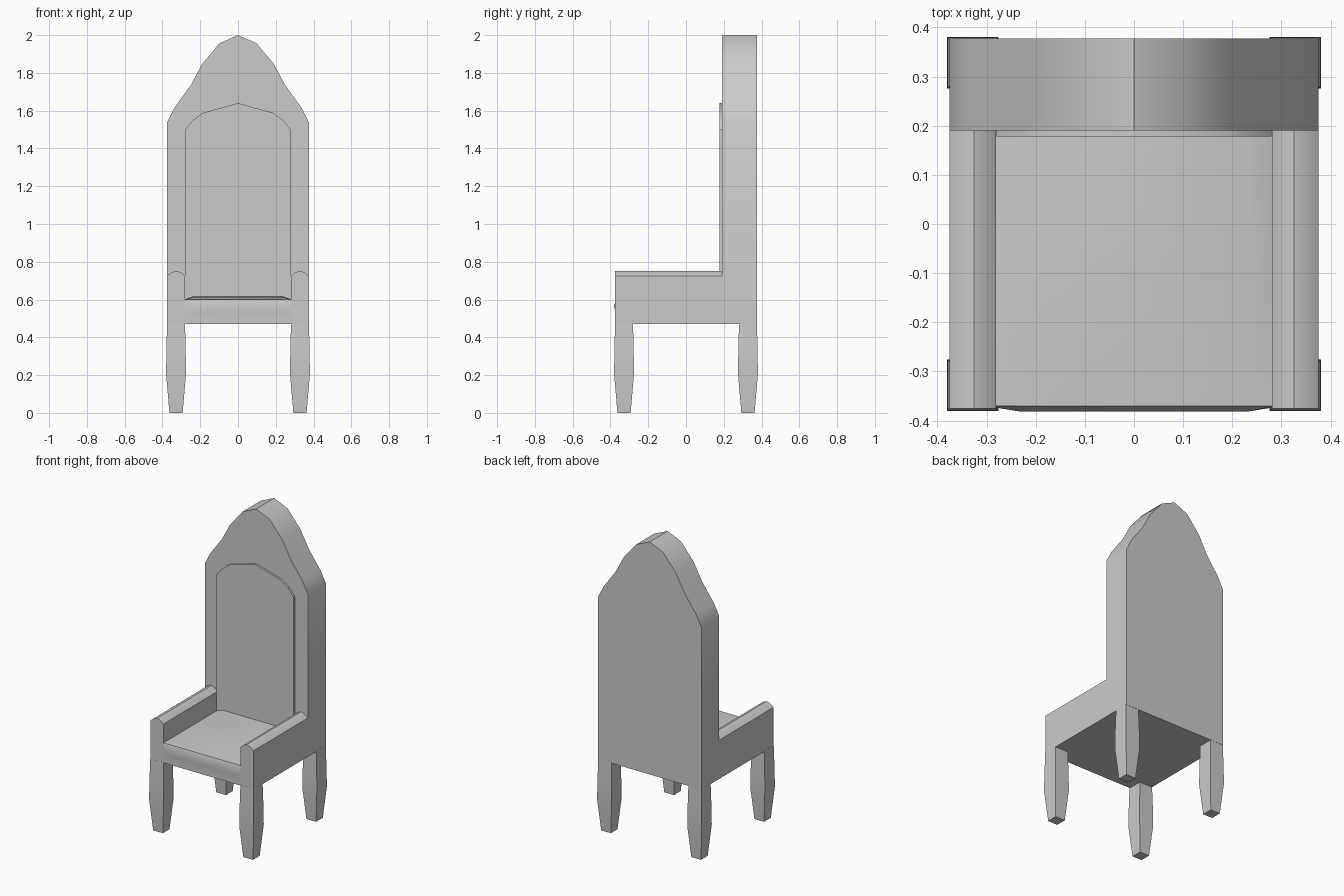
import bpy, bmesh

if "Cube" in bpy.data.objects:
    bpy.data.objects.remove(bpy.data.objects["Cube"])


def loft(name, rings, mirror=(False, False), smooth=0.6):
    """Skin a list of equal-length point rings and cap both ends."""
    bm = bmesh.new()
    rows = [[bm.verts.new(p) for p in ring] for ring in rings]
    n = len(rows[0])
    for a, b in zip(rows, rows[1:]):
        for i in range(n):
            j = (i + 1) % n
            bm.faces.new((a[i], a[j], b[j], b[i]))
    bm.faces.new(rows[0])
    bm.faces.new(rows[-1])
    bmesh.ops.recalc_face_normals(bm, faces=bm.faces)
    mesh = bpy.data.meshes.new(name)
    bm.to_mesh(mesh)
    bm.free()
    ob = bpy.data.objects.new(name, mesh)
    bpy.context.collection.objects.link(ob)
    if any(mirror):
        mod = ob.modifiers.new("Mirror", 'MIRROR')
        mod.use_axis = (mirror[0], mirror[1], False)
        mod.use_mirror_merge = False
    bpy.ops.object.select_all(action='DESELECT')
    ob.select_set(True)
    bpy.context.view_layer.objects.active = ob
    bpy.ops.object.shade_smooth_by_angle(angle=smooth)
    return ob


def slab(name, profile, y0, y1, **kw):
    """Extrude an x-z profile along y."""
    return loft(name, [[(x, y, z) for x, z in profile] for y in (y0, y1)], **kw)


def symmetric(half):
    """Complete a right-hand outline (bottom to peak) with its left side."""
    return half + [(-x, z) for x, z in reversed(half) if x > 0]


# Tall pointed backrest
slab("backrest", symmetric([(0.375, 0.47), (0.375, 1.54), (0.337, 1.615),
                            (0.25, 1.735), (0.19, 1.847), (0.098, 1.957),
                            (0, 2.0)]), 0.19, 0.377)

# Thin raised panel on the backrest
slab("back_panel", symmetric([(0.28, 0.59), (0.28, 1.5), (0.243, 1.546),
                              (0.187, 1.588), (0, 1.64)]), 0.178, 0.2)

# Armrest sides with rounded tops
slab("armrest", [(0.281, 0.47), (0.281, 0.725), (0.3, 0.742), (0.325, 0.752),
                 (0.35, 0.745), (0.375, 0.725), (0.375, 0.47)],
     -0.375, 0.2, mirror=(True, False))

# Seat with a soft bulging front and slightly domed top
def seat_section(x, bulge):
    pts = [(-0.373, 0.47), (-0.373, 0.53), (-0.373 - 0.008 * bulge, 0.57),
           (-0.37, 0.6), (-0.2, 0.6 + 0.013 * bulge),
           (0.0, 0.6 + 0.018 * bulge), (0.2, 0.6 + 0.018 * bulge), (0.2, 0.47)]
    return [(x, y, z) for y, z in pts]

loft("seat", [seat_section(x, b) for x, b in
              ((-0.285, 0), (-0.235, 1), (0.235, 1), (0.285, 0))])

# Four square legs, swelling in the middle and tapering to the foot
def square(r, z, c=0.328):
    return [(c + sx * r, c + sy * r, z)
            for sx, sy in ((-1, -1), (1, -1), (1, 1), (-1, 1))]

loft("legs", [square(r, z) for r, z in
              ((0.035, 0), (0.0525, 0.205), (0.051, 0.33), (0.0475, 0.475))],
     mirror=(True, True))
